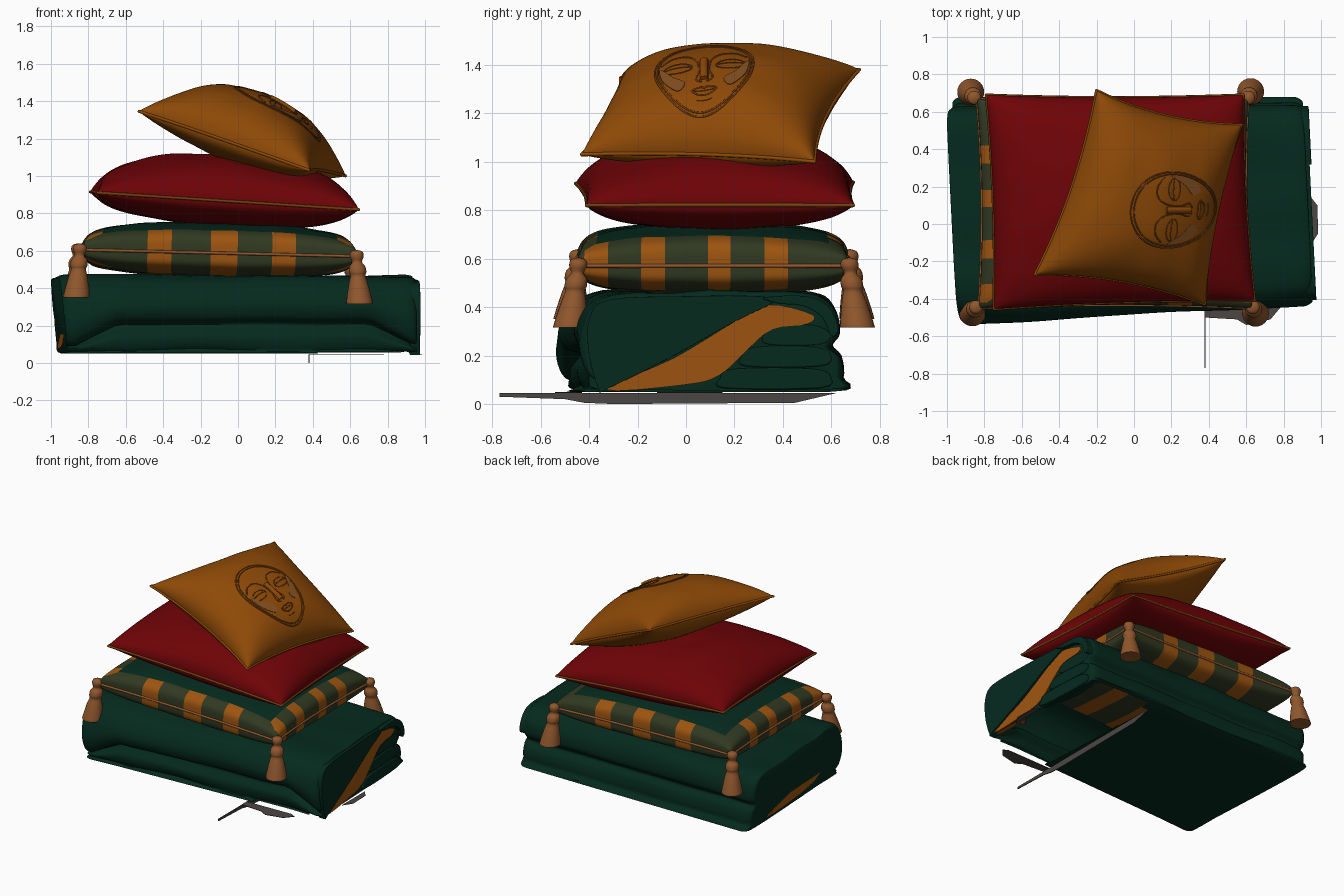
import bpy, bmesh
from math import sin, cos, pi, radians
from mathutils import Vector, noise
from mathutils.bvhtree import BVHTree

cube = bpy.data.objects.get("Cube")
if cube:
    bpy.data.objects.remove(cube)


def material(name, r, g, b):
    m = bpy.data.materials.new(name)
    m.use_nodes = True
    m.diffuse_color = (r, g, b, 1)
    bsdf = m.node_tree.nodes["Principled BSDF"]
    bsdf.inputs["Base Color"].default_value = (r, g, b, 1)
    bsdf.inputs["Roughness"].default_value = 0.8
    return m


green = material("dark green cloth", 0.0015, 0.023, 0.013)
olive = material("olive cloth", 0.03, 0.04, 0.015)
orange = material("orange stripe", 0.34, 0.09, 0.005)
red = material("red cloth", 0.155, 0.001, 0.002)
mustard = material("mustard cloth", 0.27, 0.067, 0.002)
stitch = material("dark stitching", 0.18, 0.05, 0.005)
tan = material("tan cord", 0.28, 0.095, 0.026)
cheek = material("faded mustard", 0.23, 0.08, 0.015)
grey = material("grey scrap", 0.07, 0.062, 0.055)


def finish(name, bm, mats, angle=50):
    bmesh.ops.recalc_face_normals(bm, faces=bm.faces)
    me = bpy.data.meshes.new(name)
    bm.to_mesh(me)
    bm.free()
    for m in mats:
        me.materials.append(m)
    me.shade_smooth()
    me.set_sharp_from_angle(angle=radians(angle))
    ob = bpy.data.objects.new(name, me)
    bpy.context.collection.objects.link(ob)
    return ob


def smooth(pts, closed=False, k=5):
    """Catmull-Rom curve through the given points."""
    pts = [Vector(p) for p in pts]
    n = len(pts)
    at = (lambda i: pts[i % n]) if closed else (lambda i: pts[max(0, min(n - 1, i))])
    out = []
    for i in range(n if closed else n - 1):
        a, b, c, d = (at(i + j) for j in (-1, 0, 1, 2))
        for s in range(k):
            t = s / k
            out.append(0.5 * (2 * b + (c - a) * t + (2 * a - 5 * b + 4 * c - d) * t * t
                              + (3 * b - a - 3 * c + d) * t ** 3))
    return out if closed else out + [pts[-1]]


def tube(name, pts, radius, mat, closed=False):
    cu = bpy.data.curves.new(name, "CURVE")
    cu.dimensions = "3D"
    cu.bevel_depth = radius
    cu.bevel_resolution = 2
    cu.use_fill_caps = True
    sp = cu.splines.new("POLY")
    sp.points.add(len(pts) - 1)
    for p, q in zip(sp.points, pts):
        p.co = (*q, 1)
    sp.use_cyclic_u = closed
    cu.materials.append(mat)
    bpy.context.collection.objects.link(bpy.data.objects.new(name, cu))


def prism(name, pts, depth, mat, soft=0):
    bm = bmesh.new()
    face = bm.faces.new([bm.verts.new(p) for p in pts])
    new = bmesh.ops.extrude_face_region(bm, geom=[face])["geom"]
    bmesh.ops.translate(bm, vec=depth, verts=[g for g in new if isinstance(g, bmesh.types.BMVert)])
    ob = finish(name, bm, [mat], 40)
    if soft:
        mod = ob.modifiers.new("soft edge", "BEVEL")
        mod.width = soft
        mod.segments = 2


def pillow(name, corners, up, down, power, pinch, mats, cord, paint=None, n=64):
    """Two bulging sheets sharing a pinched four-cornered seam."""
    c0, c1, c2, c3 = map(Vector, corners)
    normal = (c1 - c0).cross(c3 - c0).normalized()
    bm = bmesh.new()
    grid = [sin(pi / 2 * (2 * i / n - 1)) for i in range(n + 1)]

    def point(u, v, height):
        a = (1 + u * (1 - pinch * (1 - v * v))) / 2
        b = (1 + v * (1 - pinch * (1 - u * u))) / 2
        base = c0.lerp(c1, a).lerp(c3.lerp(c2, a), b)
        h = max(0, (1 - u * u) * (1 - v * v)) ** power
        crease = noise.noise(base * 5 + normal * height * 9) * 0.05
        return base + normal * height * h * (1 + crease)

    seam = {}
    for height in (up, -down):
        vs = {}
        for i, u in enumerate(grid):
            for j, v in enumerate(grid):
                edge = i in (0, n) or j in (0, n)
                if edge and (i, j) in seam:
                    vs[i, j] = seam[i, j]
                    continue
                vs[i, j] = bm.verts.new(point(u, v, height))
                if edge:
                    seam[i, j] = vs[i, j]
        for i in range(n):
            for j in range(n):
                f = bm.faces.new([vs[i, j], vs[i + 1, j], vs[i + 1, j + 1], vs[i, j + 1]])
                if paint:
                    f.material_index = paint((grid[i] + grid[i + 1]) / 2, (grid[j] + grid[j + 1]) / 2, height > 0)
    ring = [(i, 0) for i in range(n)] + [(n, j) for j in range(n)]
    ring += [(n - i, n) for i in range(n)] + [(0, n - j) for j in range(n)]
    tube(name + "_piping", [seam[k].co.copy() for k in ring], 0.008, cord, True)
    tree = BVHTree.FromBMesh(bm)
    finish(name, bm, mats, 180)
    return tree


# Folded blanket: one rolled section swept sideways, hollow under the pillows
section = smooth([(-.40, .05), (-.47, .07), (-.49, .14), (-.45, .205), (-.51, .24), (-.53, .32),
                  (-.47, .42), (-.35, .46), (0, .46), (.4, .46), (.55, .45), (.62, .38),
                  (.635, .29), (.6, .235), (.635, .19), (.64, .1), (.59, .05)], True)


def skew(x, y, z):
    """Taper the plan, and sink the front crease towards the ends."""
    if y < -0.3:
        drop = 0.13 * max(0, min(1, (abs(x) - 0.68) / 0.25))
        z -= drop * ((z - 0.05) / 0.17 if z < 0.22 else max(0, 0.46 - z) / 0.24)
    if y < 0:
        y += (x + 0.9) * 0.05 * min(1, -y * 3)
    lean = 0.1 * (0.46 - z) * max(0, -x)
    return Vector((x - 0.05 * y + lean, y, z))


bm = bmesh.new()
rows = []
steps = 48
for i in range(steps + 1):
    x = -0.975 + 1.91 * (0.5 - 0.5 * cos(pi * i / steps))
    near = min(x + 0.975, 0.935 - x)
    s = 0.95 + 0.05 * min(1, near / 0.04) ** 0.5
    row = []
    for y, z in section:
        p = skew(x, 0.06 + (y - 0.06) * s, max(0.05, 0.25 + (z - 0.25) * s))
        wave = noise.noise(Vector((x * 2, y * 5, z * 5))) * 0.016
        if z > 0.07:
            p += Vector((0, wave, wave))
        row.append(bm.verts.new(p))
    rows.append(row)
m = len(section)
hidden = []
for a, b in zip(rows, rows[1:]):
    for j in range(m):
        f = bm.faces.new([a[j], a[(j + 1) % m], b[(j + 1) % m], b[j]])
        c = f.calc_center_median()
        under = c.z < 0.06 and c.x > 0.4
        if under or (c.z > 0.43 and -0.6 < c.x < 0.42 and -0.28 < c.y < 0.5):
            hidden.append(f)
bm.faces.new(rows[0])
bm.faces.new(rows[-1])
bmesh.ops.recalc_face_normals(bm, faces=bm.faces)
bmesh.ops.delete(bm, geom=hidden, context="FACES")
finish("folded_blanket", bm, [green])


def flap(name, pts, x0, x1, mat, soft=0.008):
    """Cloth piece on a blanket end, outlined in y and z."""
    outline = [(x0 - 0.05 * y, y, z) for y, z in smooth(pts, True, 4)]
    prism(name, outline, (x1 - x0, 0, 0), mat, soft)


# Blanket ends: cover flap, rolled edge, lining band and stacked layers
flap("cover_flap", [(-.36, .06), (-.4, .2), (-.4, .35), (-.32, .43), (0, .445), (.3, .445),
                    (.36, .42), (.2, .34), (-.05, .2), (-.33, .06)], .9, .955, green, .015)
flap("rolled_edge", [(.32, .44), (.5, .445), (.59, .4), (.63, .31), (.6, .28), (.56, .36),
                     (.48, .405), (.38, .415)], .9, .965, green, .012)
flap("lining_band", [(-.33, .06), (-.05, .19), (.2, .34), (.34, .41), (.52, .37), (.5, .33), (.36, .31),
                     (.26, .23), (.14, .12), (0, .08)], .9, .943, orange, 0)
for i in range(3):
    z, y = 0.065 + 0.09 * i, 0.16 + 0.09 * i
    flap("folded_layer", [(y, z), (y - .02, z + .04), (y + .04, z + .08), (.53, z + .08),
                          (.6, z + .04), (.55, z)], .9, .95 - .006 * i, green, .015)
flap("rear_lining", [(.42, .08), (.1, .16), (-.2, .22), (-.3, .19), (-.1, .1)], -.9, -.945, orange, 0)


# Striped pillow: bands cross its four sides
def stripes(u, v, top):
    if top and max(abs(u), abs(v)) < 0.86:
        return 2
    if abs(v) > abs(u) or (not top and abs(u) < 0.8):
        return int(any(abs(u - c) < 0.09 for c in (-0.43, 0.03, 0.46)))
    return int(any(abs(v - c) < 0.085 for c in (-0.86, -0.45, 0.06, 0.48)))


seats = [(-.83, -.45, .605), (.635, -.45, .57), (.61, .67, .57), (-.84, .67, .605)]
pillow("striped_pillow", seats, .165, .135, .22, .03, [olive, orange, green], tan, stripes, 96)

# Tassels hanging from the corners
profile = smooth([(0, .035), (.03, .025), (.037, 0), (.026, -.03), (.043, -.055), (.046, -.085),
                  (.04, -.105), (.052, -.15), (.07, -.24), (.064, -.255), (0, -.25)], k=3)
for x, y, z in seats:
    bm = bmesh.new()
    cx, cy = x - 0.015 * (x < 0), y + 0.005
    out = Vector((0.4 * cx, cy - 0.1, 0)).normalized() * 0.14
    vs = [bm.verts.new((r, 0, h)) for r, h in profile]
    es = [bm.edges.new(e) for e in zip(vs, vs[1:])]
    bmesh.ops.spin(bm, geom=vs + es, cent=(0, 0, 0), axis=(0, 0, 1), angle=2 * pi, steps=24)
    bmesh.ops.remove_doubles(bm, verts=bm.verts, dist=0.0005)
    for v in bm.verts:
        v.co += Vector((cx, cy, z)) - out * min(0, v.co.z)
    finish("tassel", bm, [tan], 60)

# Red and mustard pillows
pillow("red_pillow", [(-.75, -.455, .91), (.645, -.41, .82), (.585, .69, .82), (-.79, .69, .915)],
       .25, .14, .42, .025, [red], stitch)
tree = pillow("mustard_pillow", [(-.53, -.27, 1.345), (.38, -.43, 1.03), (.575, .53, 1.0), (-.2, .715, 1.38)],
              .265, .14, .45, .09, [mustard], mustard)

# Embossed face, projected onto the mustard pillow
centre, across = Vector((.21, .075, 1.33)), Vector((0, 1, 0))
upward, outward = Vector((-.83, 0, .55)), Vector((.55, 0, .83))


def on_cloth(a, b, lift=0.0):
    start = centre + across * a + upward * b + outward
    hit = tree.ray_cast(start, -outward)[0]
    return (hit or start - outward) + outward * lift


def emboss(name, pts, closed=False, radius=0.004):
    tube(name, [on_cloth(a, b) for a, b in smooth(pts, closed)], radius, stitch, closed)


def arc(cx, cy, rx, ry, turn=pi, n=8):
    return [(cx + rx * cos(turn * i / n), cy + ry * sin(turn * i / n)) for i in range(n + 1)]


for size in (1, 0.94):
    egg = [(0.2 * size * cos(t) * (1 + 0.18 * sin(t)), 0.27 * size * sin(t))
           for t in (2 * pi * i / 20 for i in range(20))]
    emboss("face_outline", egg, True)
for s in (-1, 1):
    emboss("brow_and_nose", [(s * a, b) for a, b in
           ((.175, .09), (.13, .13), (.07, .13), (.03, .08), (.02, 0), (.035, -.06), (.012, -.085))])
    for rise in (.04, .012, -.03):
        emboss("eyelid", arc(s * .11, .03, .06, rise), radius=.003)
    patch = [(.185, .05), (.17, -.05), (.11, -.13), (.08, -.08), (.13, -.03), (.165, .03)]
    prism("cheek", [on_cloth(s * a, b, .003) for a, b in smooth(patch, True, 3)], outward * .003, cheek)
emboss("lips", [(-.05, -.135), (-.015, -.12), (0, -.127), (.015, -.12), (.05, -.135), (.02, -.165), (-.02, -.165)], True)
emboss("mouth_line", arc(0, -.135, .05, -.008), radius=.003)
emboss("chin_line", arc(0, -.19, .03, -.008), radius=.003)
tube("nose_ridge", [on_cloth(0, b) for b in (.08, .04, 0, -.04, -.07)], .018, mustard)

# Grey scraps beneath the blanket
prism("grey_strip", [(.376, -.77, .03), (.376, -.5, .02), (.376, -.42, .005), (.376, -.3, 0), (.376, .45, .005),
                     (.376, .62, .045), (.376, -.77, .045)], (.006, 0, 0), grey)
prism("grey_patch", [(.38, -.5, .046), (.55, -.51, .046), (.6, -.54, .046), (.73, -.51, .046),
                     (.78, -.45, .046), (.74, -.43, .046), (.38, -.44, .046)], (0, 0, .003), grey)
prism("grey_side_patch", [(.94, -.12, .046), (.985, -.05, .046), (.98, .1, .046), (.94, .15, .046)],
      (0, 0, .003), grey)
